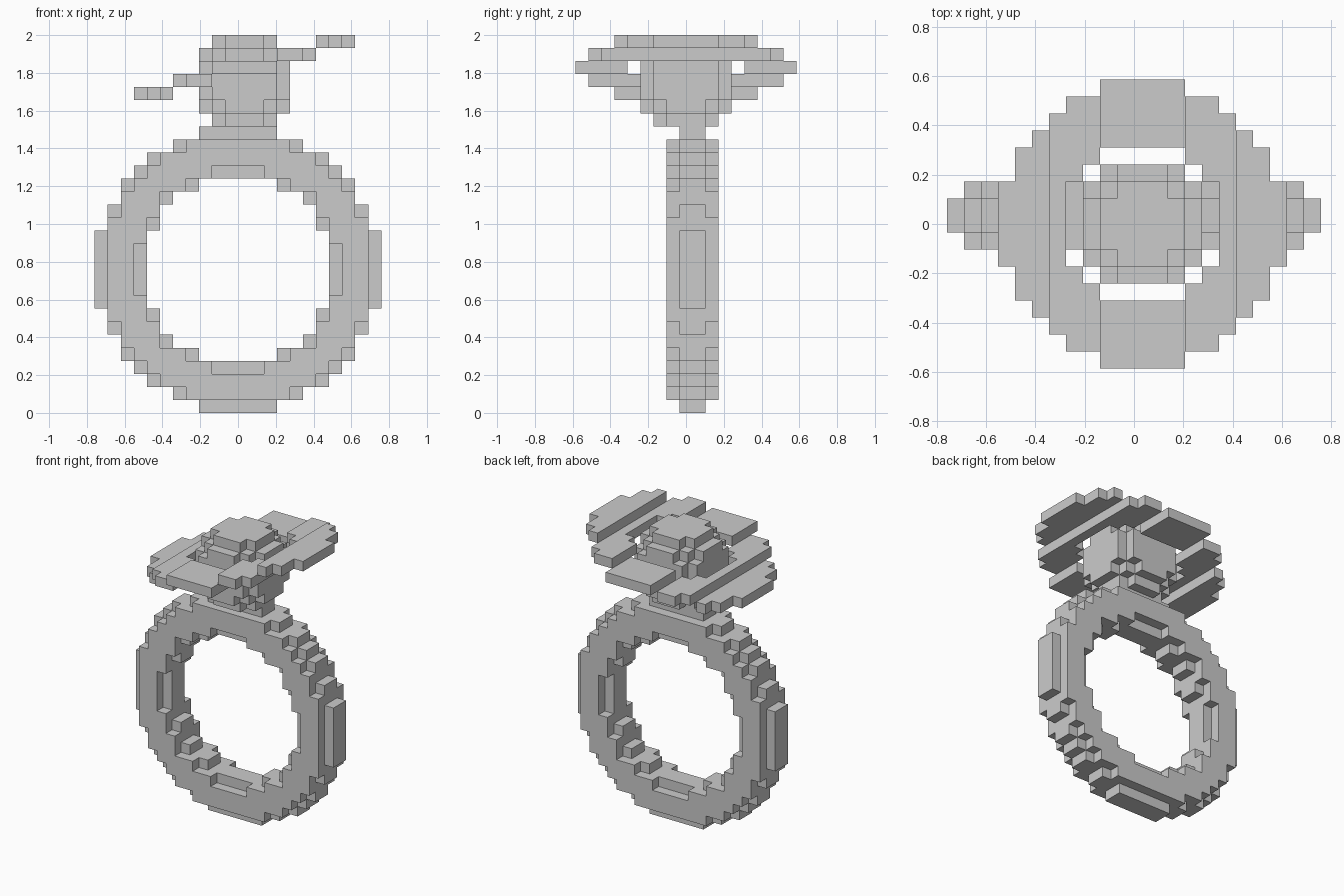
import bpy, bmesh, math

if "Cube" in bpy.data.objects:
    bpy.data.objects.remove(bpy.data.objects["Cube"])

U = 2 / 29  # edge length of one block

grey = bpy.data.materials.new("plain grey")
grey.diffuse_color = (0.6, 0.6, 0.6, 1)
grey.use_nodes = True
grey.node_tree.nodes["Principled BSDF"].inputs["Base Color"].default_value = grey.diffuse_color


def ring_cells():
    # Round band: four blocks wide, with the inner and outer rims two wide
    cells = set()
    for i in range(-11, 11):
        for k in range(22):
            d = math.hypot(i + 0.5, k - 10.5)
            if 7.2 < d < 10.9:
                cells |= {(i, 0, k), (i, 1, k)}
            if 7.85 < d < 10.3:
                cells |= {(i, -1, k), (i, 2, k)}
    return cells


def ball_cells():
    # Ball at the middle of the flower, resting on the band
    r = range(-3, 4)
    return {(i, j, k + 25) for i in r for j in r for k in r
            if i * i + j * j + k * k <= 14}


def petal_cells(lo, hi, level):
    # One strip of the tilted, pierced disc
    return {(i, j, level) for i in range(lo, hi + 1) for j in range(-8, 9)
            if 20 < i * i + j * j <= 70}


parts = {"ring_band": ring_cells(), "flower_centre": ball_cells()}
for n, (lo, hi) in enumerate([(-8, -6), (-5, -3), (-2, 2), (3, 5), (6, 8)]):
    parts[f"petal_step_{n + 1}"] = petal_cells(lo, hi, 24 + n)

solid = set().union(*parts.values())


def build(name, cells):
    # Skin the blocks, keeping only faces open to the air
    bm = bmesh.new()
    verts = {}

    def corner(p):
        if p not in verts:
            verts[p] = bm.verts.new((p[0] * U, (p[1] - 0.5) * U, p[2] * U))
        return verts[p]

    for c in sorted(cells):
        for axis in range(3):
            for side in (0, 1):
                near = list(c)
                near[axis] += 2 * side - 1
                if tuple(near) in solid:
                    continue
                quad = []
                for a, b in ((0, 0), (1, 0), (1, 1), (0, 1)):
                    p = list(c)
                    p[axis] += side
                    p[(axis + 1) % 3] += a
                    p[(axis + 2) % 3] += b
                    quad.append(corner(tuple(p)))
                bm.faces.new(quad if side else quad[::-1])
    mesh = bpy.data.meshes.new(name)
    bm.to_mesh(mesh)
    bm.free()
    mesh.materials.append(grey)
    bpy.context.collection.objects.link(bpy.data.objects.new(name, mesh))


for name, cells in parts.items():
    build(name, cells)
